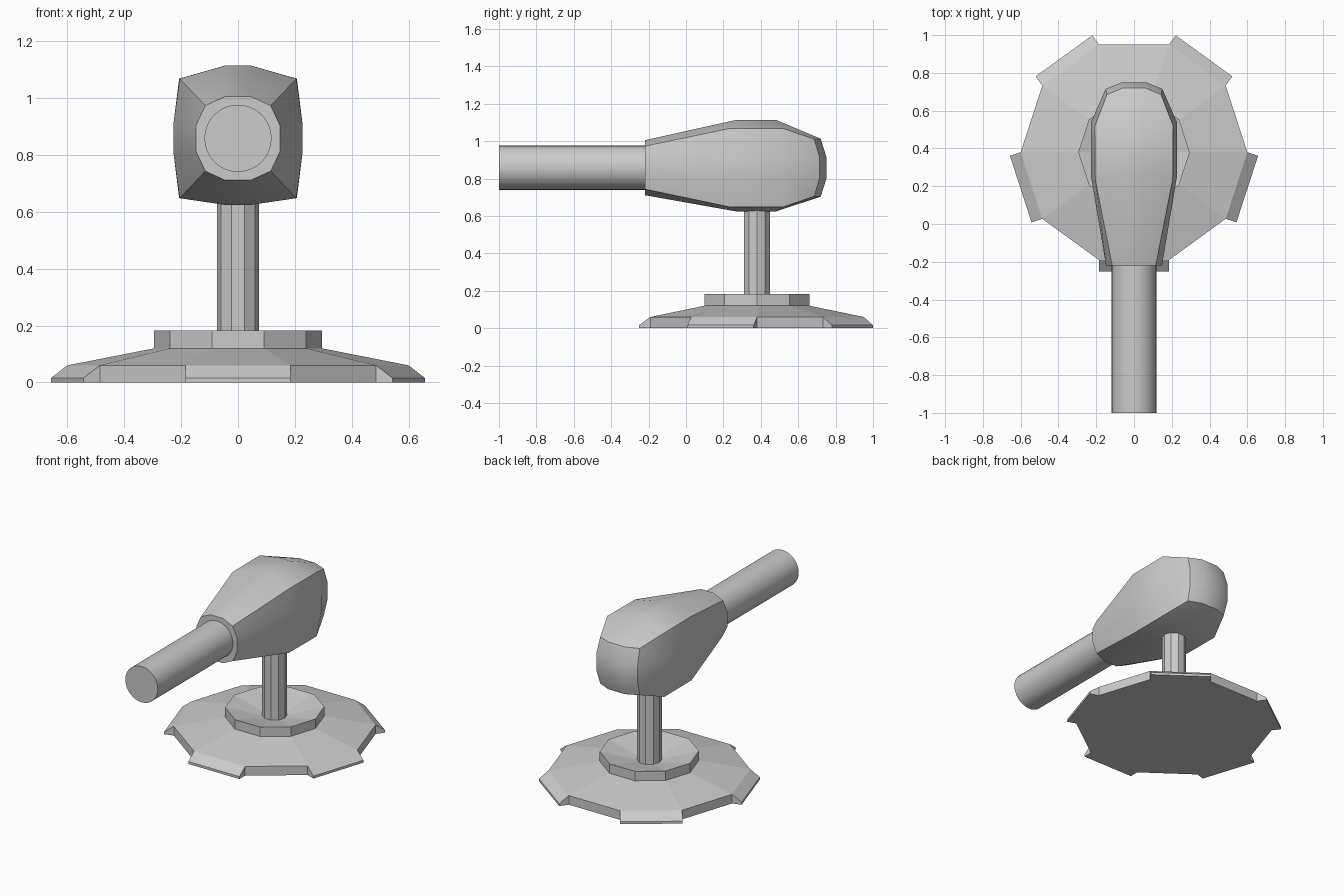
import bpy, bmesh
from math import sin, cos, pi, radians
from mathutils import Vector

if "Cube" in bpy.data.objects:
    bpy.data.objects.remove(bpy.data.objects["Cube"])

CY = 0.38   # y of the stand axis
CZ = 0.858  # z of the barrel axis


def finish(bm, name, smooth=None):
    bmesh.ops.recalc_face_normals(bm, faces=bm.faces)
    me = bpy.data.meshes.new(name)
    bm.to_mesh(me)
    bm.free()
    ob = bpy.data.objects.new(name, me)
    bpy.context.collection.objects.link(ob)
    if smooth:
        bpy.ops.object.select_all(action='DESELECT')
        ob.select_set(True)
        bpy.context.view_layer.objects.active = ob
        bpy.ops.object.shade_smooth_by_angle(angle=radians(smooth))
    return ob


def loft(bm, rings):
    rings = [[bm.verts.new(p) for p in r] for r in rings]
    for a, b in zip(rings, rings[1:]):
        n = len(a)
        for i in range(n):
            j = (i + 1) % n
            bm.faces.new((a[i], a[j], b[j], b[i]))
    return rings


def upright(profile, n=10):
    return [[(r * cos(2 * pi * i / n), CY + r * sin(2 * pi * i / n), z) for i in range(n)]
            for r, z in profile]


# Ten-sided base with dished collar
bm = bmesh.new()
rings = loft(bm, upright([(0.6, 0), (0.6, 0.06), (0.295, 0.12), (0.295, 0.182), (0.07, 0.128)]))
bm.faces.new(rings[0])
bm.faces.new(rings[-1])
bmesh.ops.recalc_face_normals(bm, faces=bm.faces)
# Five sloped feet pushed out of alternate sides
for k in range(5):
    a = radians(54 + 72 * k)
    d = Vector((cos(a), sin(a), 0))
    side = max((f for f in bm.faces if f.calc_center_median().z < 0.05),
               key=lambda f: f.normal.dot(d) + (f.calc_center_median() - Vector((0, CY, 0))).dot(d))
    out = bmesh.ops.extrude_face_region(bm, geom=[side])['geom']
    for v in (g for g in out if isinstance(g, bmesh.types.BMVert)):
        v.co += d * 0.06
        v.co.z = min(v.co.z, 0.016)
    if side.is_valid:
        bmesh.ops.delete(bm, geom=[side], context='FACES_ONLY')
    bm.normal_update()
finish(bm, "base")

# Post
bm = bmesh.new()
rings = loft(bm, upright([(0.074, 0.12), (0.074, 0.66)]))
bm.faces.new(rings[0])
bm.faces.new(rings[-1])
finish(bm, "post")


# Head: each ring is given by its top, corner and side points, mirrored to four quadrants
def head_ring(top, corner, side):
    quad = [top, corner, side]
    pts = []
    for k, (sx, sz) in enumerate([(1, 1), (1, -1), (-1, -1), (-1, 1)]):
        for x, y, z in (quad if k % 2 == 0 else quad[::-1]):
            pts.append((sx * x, y, CZ + sz * z))
    return pts


bm = bmesh.new()
body = [
    head_ring((0.045, -0.22, 0.147), (0.115, -0.22, 0.115), (0.148, -0.22, 0.045)),
    head_ring((0.045, 0.27, 0.245), (0.205, 0.235, 0.21), (0.227, 0.25, 0.05)),
    head_ring((0.045, 0.48, 0.245), (0.207, 0.52, 0.21), (0.227, 0.54, 0.05)),
    head_ring((0.06, 0.72, 0.155), (0.143, 0.685, 0.153), (0.15, 0.715, 0.055)),
]
# the upper crown is slightly taller than the belly
for r in body[1:3]:
    for i in (0, 11):
        r[i] = (r[i][0], r[i][1], r[i][2] + 0.011)
    for i in (5, 6):
        r[i] = (r[i][0], r[i][1], r[i][2] + 0.011)
rings = loft(bm, body)
bm.faces.new(rings[0])
d = rings[-1]
cap = [bm.verts.new((sx * 0.065, 0.75, CZ + sz * 0.06))
       for sx, sz in [(1, 1), (1, -1), (-1, -1), (-1, 1)]]
bm.faces.new(cap)
for k in range(4):
    bm.faces.new((d[3 * k], d[3 * k + 1], d[3 * k + 2], cap[k]))
    bm.faces.new((d[3 * k + 2], d[(3 * k + 3) % 12], cap[(k + 1) % 4], cap[k]))
finish(bm, "head", 38)

# Round barrel
bm = bmesh.new()
n = 32
rings = loft(bm, [[(0.118 * cos(2 * pi * i / n), y, CZ + 0.118 * sin(2 * pi * i / n))
                   for i in range(n)] for y in (-1.0, -0.18)])
bm.faces.new(rings[0])
bm.faces.new(rings[1])
finish(bm, "barrel", 30)
